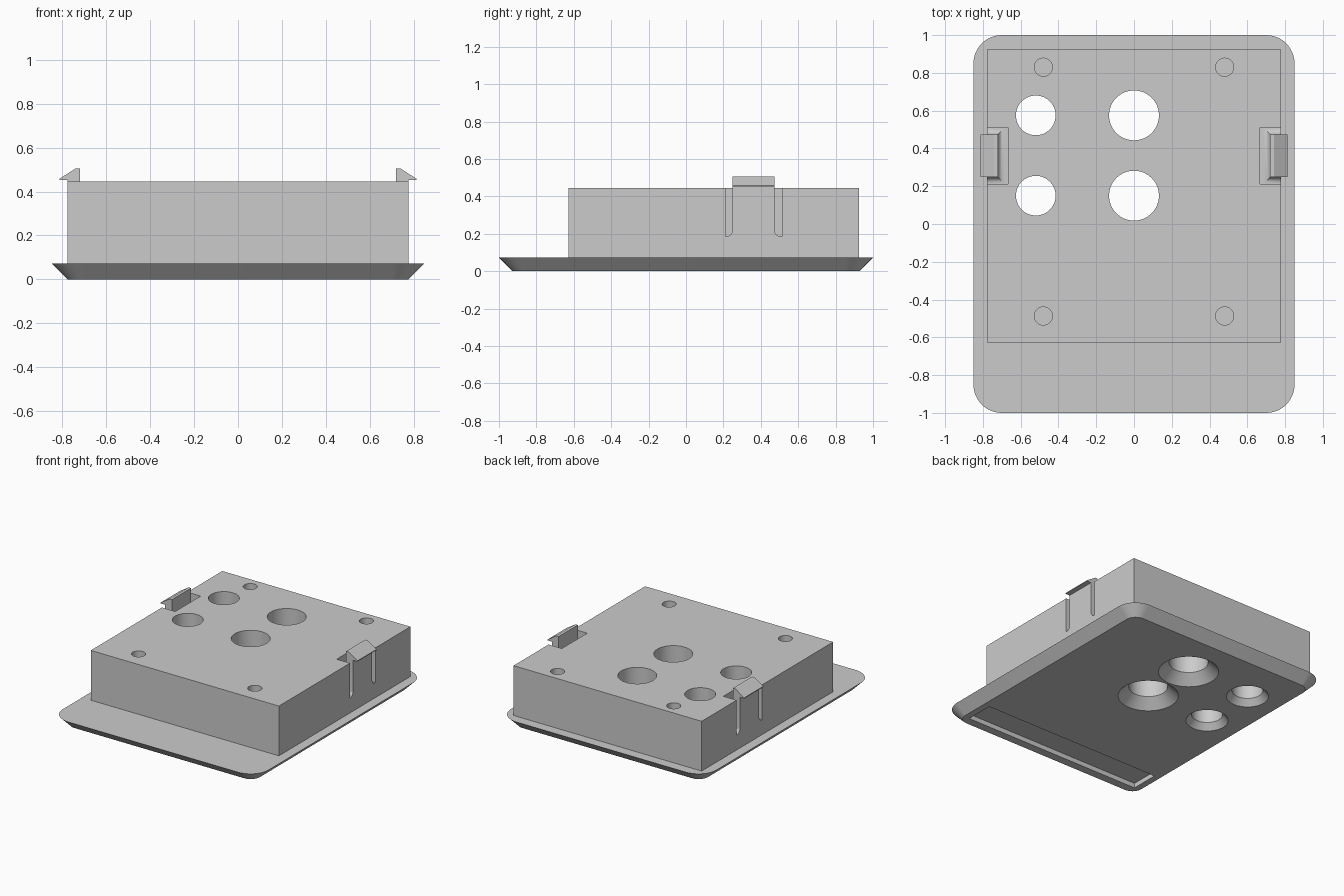
import bpy, bmesh, math

if "Cube" in bpy.data.objects:
    bpy.data.objects.remove(bpy.data.objects["Cube"])

grey = bpy.data.materials.new("plain_grey")
grey.diffuse_color = (0.6, 0.6, 0.6, 1)
grey.use_nodes = True
grey.node_tree.nodes["Principled BSDF"].inputs["Base Color"].default_value = grey.diffuse_color


def loft(name, rings):
    """Solid through matching rings of 3D points, capped at both ends."""
    bm = bmesh.new()
    vs = [[bm.verts.new(p) for p in r] for r in rings]
    n = len(rings[0])
    for a, b in zip(vs, vs[1:]):
        for i in range(n):
            j = (i + 1) % n
            bm.faces.new((a[i], a[j], b[j], b[i]))
    bm.faces.new(vs[0])
    bm.faces.new(vs[-1])
    bmesh.ops.recalc_face_normals(bm, faces=bm.faces)
    me = bpy.data.meshes.new(name)
    bm.to_mesh(me)
    bm.free()
    me.materials.append(grey)
    ob = bpy.data.objects.new(name, me)
    bpy.context.collection.objects.link(ob)
    return ob


def rect(x0, x1, y0, y1, z):
    return [(x0, y0, z), (x1, y0, z), (x1, y1, z), (x0, y1, z)]


def box(name, x0, x1, y0, y1, z0, z1):
    return loft(name, [rect(x0, x1, y0, y1, z0), rect(x0, x1, y0, y1, z1)])


def rounded(hx, hy, r, z, seg=12):
    pts = []
    for k, (sx, sy) in enumerate(((1, 1), (-1, 1), (-1, -1), (1, -1))):
        for i in range(seg + 1):
            a = math.pi / 2 * (k + i / seg)
            pts.append((sx * (hx - r) + r * math.cos(a), sy * (hy - r) + r * math.sin(a), z))
    return pts


def turned(name, x, y, profile, seg=64):
    """Round solid from (radius, z) pairs."""
    ang = [2 * math.pi * i / seg for i in range(seg)]
    return loft(name, [[(x + r * math.cos(a), y + r * math.sin(a), z) for a in ang]
                       for r, z in profile])


def combine(target, tool, op):
    m = target.modifiers.new("combine", 'BOOLEAN')
    m.operation, m.solver, m.object = op, 'EXACT', tool
    bpy.context.view_layer.objects.active = target
    bpy.ops.object.modifier_apply(modifier=m.name)
    bpy.data.objects.remove(tool, do_unlink=True)


TOP, RIM = 0.445, 0.073

# Face plate with bevelled rim, and the block standing on it
body = loft("housing", [rounded(0.777, 0.927, 0.077, 0), rounded(0.85, 1.0, 0.15, RIM)])
combine(body, box("block", -0.777, 0.777, -0.627, 0.925, 0.03, TOP), 'UNION')

# Through holes, countersunk from below
for x, r, wide, deep in ((-0.52, 0.105, 0.143, 0.045), (0, 0.132, 0.204, 0.07)):
    slope = (wide - r) / deep
    for y in (0.15, 0.575):
        combine(body, turned("hole", x, y, [(wide + slope * 0.02, -0.02), (r, deep), (r, 0.6)]),
                'DIFFERENCE')

# Blind screw holes
for x in (-0.48, 0.48):
    for y in (-0.487, 0.83):
        combine(body, turned("screw_hole", x, y, [(0.048, 0.2), (0.048, 0.6)], 32), 'DIFFERENCE')

# Shallow label recess underneath
combine(body, box("recess", -0.73, 0.73, -0.865, -0.655, -0.05, 0.035), 'DIFFERENCE')

# Snap clips in side pockets
Y0, Y1, FLOOR, R = 0.248, 0.474, 0.185, 0.034
for s in (1, -1):
    combine(body, box("pocket", s * 0.667, s * 0.9, 0.212, 0.512, FLOOR, 0.6), 'DIFFERENCE')
    # Tongue with a curved flare at its root
    rings = [rect(s * (0.72 - R), s * 0.777, Y0 - R, Y1 + R, FLOOR - 0.02)]
    for i in range(9):
        a = math.pi / 2 * i / 8
        f = R * (1 - math.sin(a))
        rings.append(rect(s * (0.72 - f), s * 0.777, Y0 - f, Y1 + f, FLOOR + R * (1 - math.cos(a))))
    rings.append(rect(s * 0.72, s * 0.777, Y0, Y1, 0.452))
    tongue = loft("tongue", rings)
    # Barbed hook on top
    prof = [(0.72, 0.44), (0.777, 0.44), (0.777, 0.452), (0.813, 0.452), (0.813, 0.458),
            (0.74, 0.505), (0.72, 0.505)]
    hook = loft("hook", [[(s * x, y, z) for x, z in prof] for y in (Y0, Y1)])
    combine(tongue, hook, 'UNION')
    combine(body, tongue, 'UNION')

bpy.ops.object.select_all(action='DESELECT')
body.select_set(True)
bpy.context.view_layer.objects.active = body
bpy.ops.object.shade_smooth_by_angle(angle=math.radians(30))
